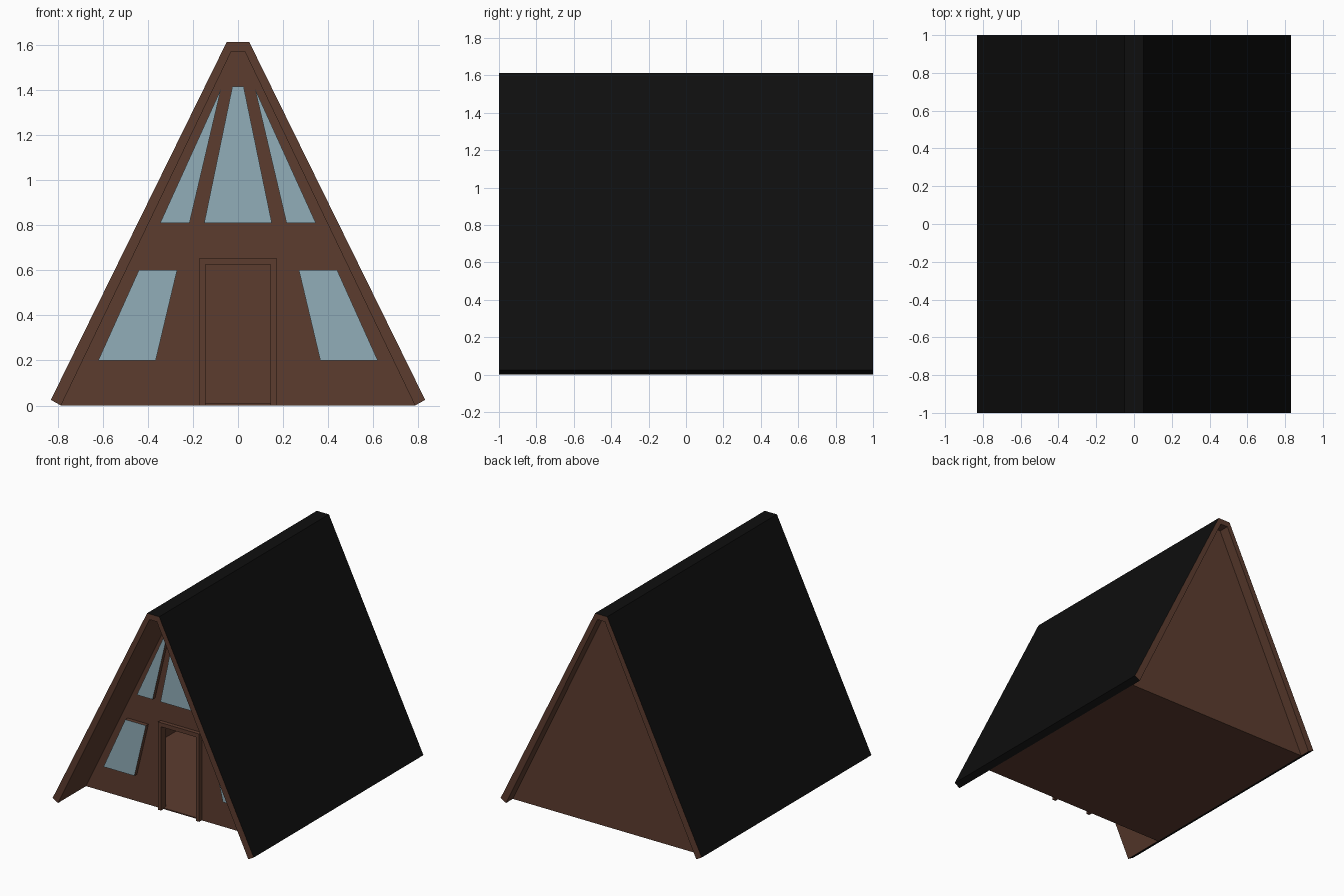
import bpy, bmesh
from mathutils import Vector

if "Cube" in bpy.data.objects:
    bpy.data.objects.remove(bpy.data.objects["Cube"])


def material(name, rgb):
    m = bpy.data.materials.new(name)
    m.diffuse_color = (*rgb, 1)
    m.use_nodes = True
    m.node_tree.nodes["Principled BSDF"].inputs["Base Color"].default_value = m.diffuse_color
    return m


BROWN = material("brown wood", (0.108, 0.045, 0.028))
BLACK = material("black roofing", (0.0045, 0.0045, 0.0045))
GLASS = material("window glass", (0.285, 0.42, 0.48))


def prism(name, profile, y0, y1, mats, rule=None):
    """Extrude an x/z outline from y0 (front) to y1 (back)."""
    bm = bmesh.new()
    front = bm.faces.new([bm.verts.new((x, y0, z)) for x, z in profile])
    ext = bmesh.ops.extrude_face_region(bm, geom=[front], use_keep_orig=True)
    moved = [g for g in ext["geom"] if isinstance(g, bmesh.types.BMVert)]
    bmesh.ops.translate(bm, verts=moved, vec=Vector((0, y1 - y0, 0)))
    bmesh.ops.recalc_face_normals(bm, faces=bm.faces)
    if rule:
        for f in bm.faces:
            f.material_index = rule(f)
    me = bpy.data.meshes.new(name)
    bm.to_mesh(me)
    bm.free()
    for m in mats:
        me.materials.append(m)
    ob = bpy.data.objects.new(name, me)
    bpy.context.collection.objects.link(ob)
    return ob


def mirrored(half):
    """Close an outline given its right half."""
    return half + [(-x, z) for x, z in reversed(half)]


FRONT, BACK = -0.67, 0.92


# Roof shell: black outside, brown ends and underside
def roof_rule(f):
    n, c = f.normal, f.calc_center_median()
    if abs(n.y) > 0.9:
        return 0
    outward = n.z > 0.3 or n.x * c.x > 0
    return 1 if outward or c.z < 0.05 else 0


prism("roof", mirrored([(0.03, 1.57), (0.785, 0), (0.83, 0.025), (0.05, 1.612)]),
      -1, 1, [BROWN, BLACK], roof_rule)

# Front wall with an open doorway, plain back wall, floor
prism("front_wall", mirrored([(0.145, 0.625), (0.145, 0), (0.785, 0), (0.03, 1.57)]),
      FRONT, FRONT + 0.02, [BROWN])
prism("back_wall", mirrored([(0.785, 0), (0.03, 1.57)]), BACK - 0.02, BACK, [BROWN])
prism("floor", mirrored([(0.785, 0), (0.78, 0.008)]), FRONT, BACK, [BROWN])

# Door frame standing proud of the wall
prism("door_frame", mirrored([(0.145, 0.625), (0.145, 0), (0.17, 0), (0.17, 0.655)]),
      FRONT - 0.03, FRONT + 0.03, [BROWN])

# Windows: raised brown boxes with glass front faces
glass_rule = lambda f: 1 if f.normal.y < -0.9 else 0
lower = [(0.365, 0.2), (0.62, 0.2), (0.44, 0.6), (0.27, 0.6)]
upper = [(0.215, 0.81), (0.345, 0.81), (0.082, 1.39), (0.075, 1.405)]
windows = {"upper_middle_window": mirrored([(0.15, 0.81), (0.025, 1.415)])}
for side, s in (("right", 1), ("left", -1)):
    windows["lower_window_" + side] = [(s * x, z) for x, z in lower]
    windows["upper_window_" + side] = [(s * x, z) for x, z in upper]
for name, outline in windows.items():
    prism(name, outline, FRONT - 0.03, FRONT + 0.005, [BROWN, GLASS], glass_rule)
